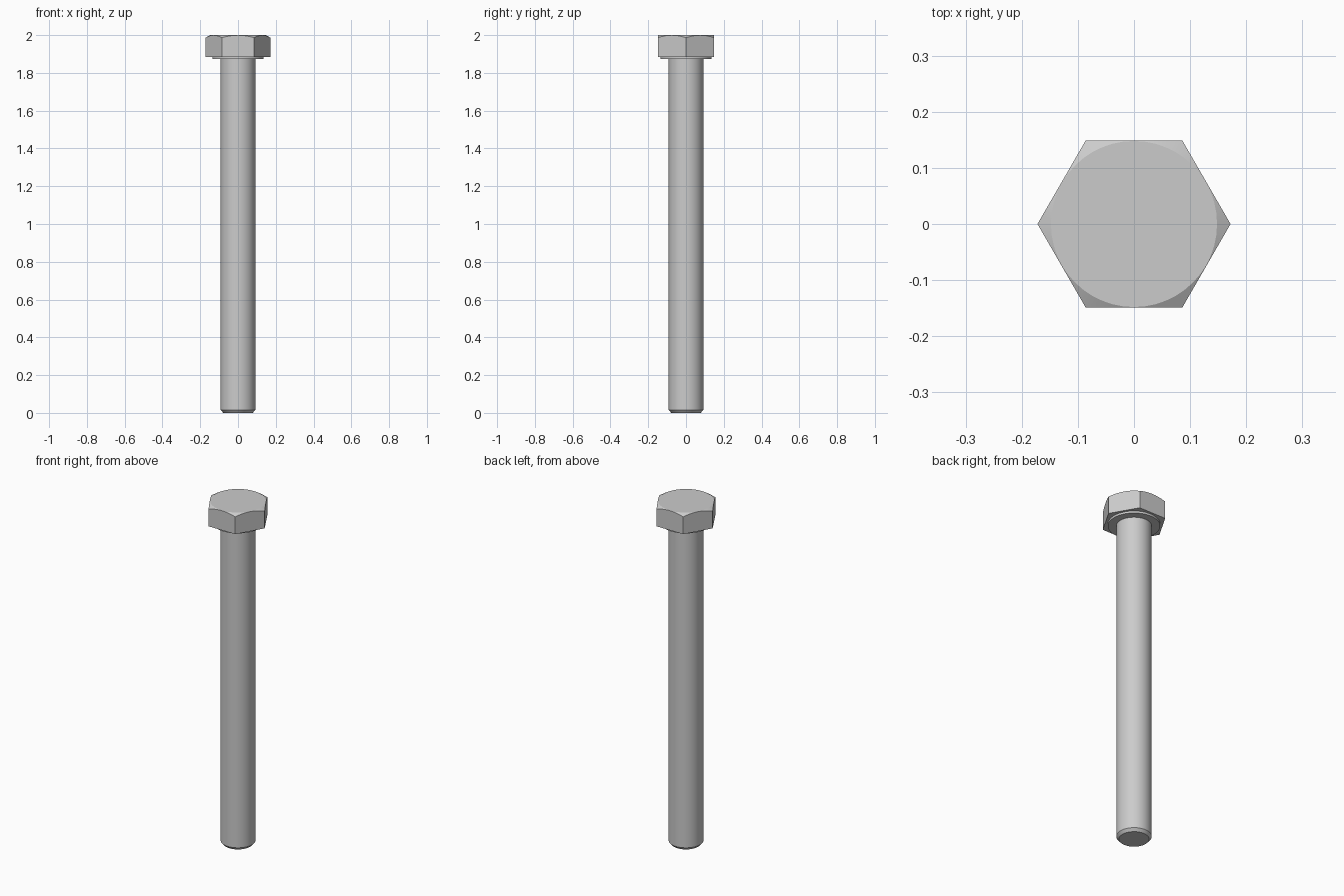
import bpy
import math

if "Cube" in bpy.data.objects:
    bpy.data.objects.remove(bpy.data.objects["Cube"])

SEG = 48          # sides around the bolt, a multiple of 6
TOP = 2.0
HEAD_BASE = 1.885
FLAT = 0.149      # half the distance across the flats
SHANK_R = 0.092
WASHER_R = 0.136
WASHER_Z = 1.873
CHAMFER_R = 0.148


def build(name, rings, cap_first=False, cap_last=False):
    """Skin a stack of rings, each a function of angle giving (radius, z)."""
    verts, faces = [], []
    for ring in rings:
        for i in range(SEG):
            a = 2 * math.pi * i / SEG
            r, z = ring(a)
            verts.append((r * math.cos(a), r * math.sin(a), z))
    for k in range(len(rings) - 1):
        for i in range(SEG):
            j = (i + 1) % SEG
            faces.append((k * SEG + i, k * SEG + j,
                          (k + 1) * SEG + j, (k + 1) * SEG + i))
    if cap_first:
        faces.append(tuple(reversed(range(SEG))))
    if cap_last:
        faces.append(tuple(range((len(rings) - 1) * SEG, len(rings) * SEG)))
    mesh = bpy.data.meshes.new(name)
    mesh.from_pydata(verts, [], faces)
    obj = bpy.data.objects.new(name, mesh)
    bpy.context.collection.objects.link(obj)
    bpy.context.view_layer.objects.active = obj
    obj.select_set(True)
    bpy.ops.object.shade_smooth_by_angle(angle=math.radians(20))
    obj.select_set(False)
    return obj


def circle(r, z):
    return lambda a: (r, z)


def hex_radius(a):
    # corners point along +x and -x
    return FLAT / math.cos(a % (math.pi / 3) - math.pi / 6)


def hex_low(a):
    return hex_radius(a), HEAD_BASE


def hex_high(a):
    # 30 degree conical chamfer cuts arcs into the flats
    r = hex_radius(a)
    return r, TOP - (r - CHAMFER_R) * math.tan(math.radians(30))


# Shank with chamfered tip
build("shank", [circle(0.078, 0), circle(SHANK_R, 0.016),
                circle(SHANK_R, WASHER_Z)], cap_first=True)

# Round bearing face under the head
build("washer_face", [circle(SHANK_R, WASHER_Z), circle(WASHER_R, WASHER_Z),
                      circle(WASHER_R, HEAD_BASE)])

# Hexagonal head with chamfered top
build("hex_head", [circle(WASHER_R, HEAD_BASE), hex_low, hex_high,
                   circle(CHAMFER_R, TOP)], cap_last=True)
